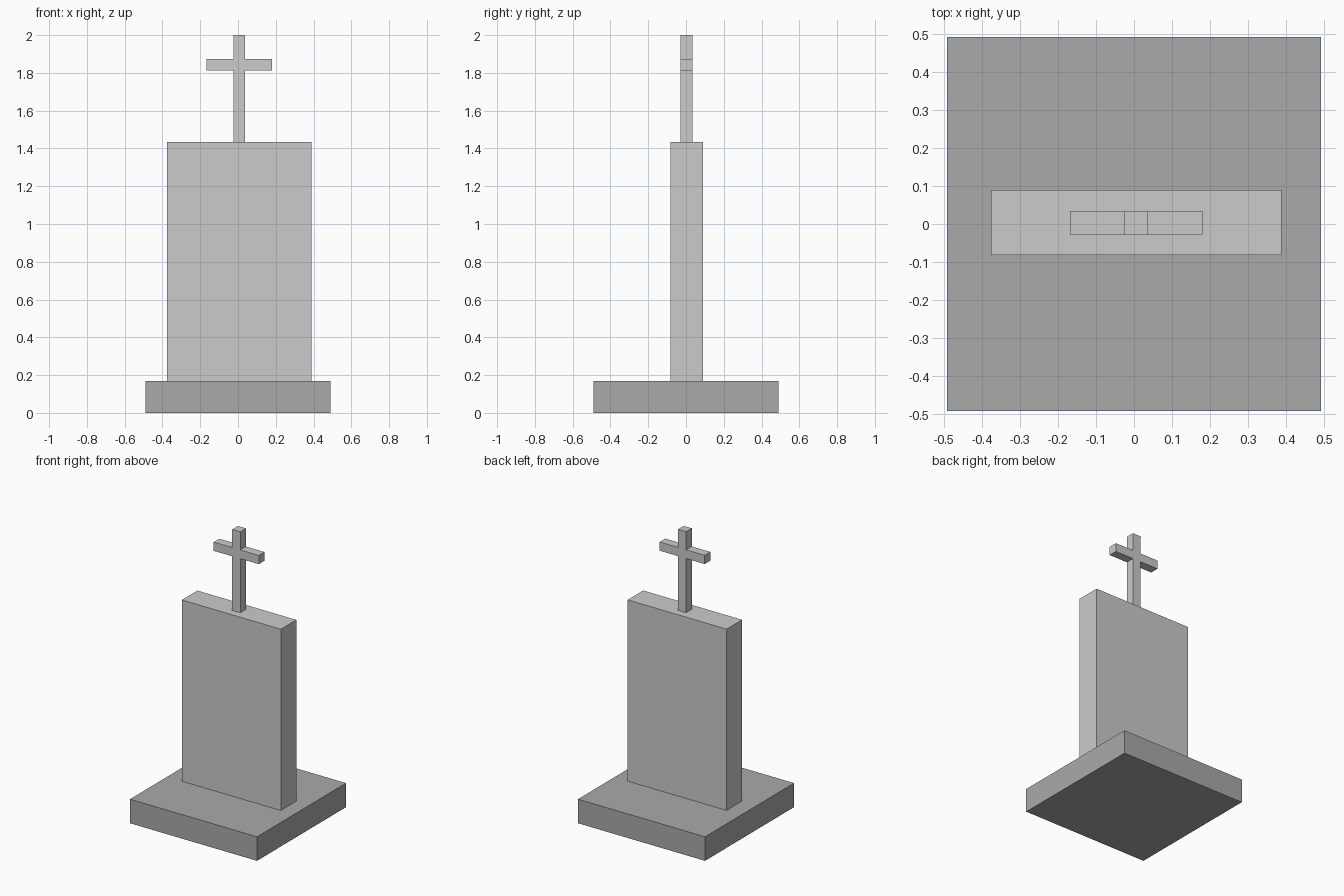
import bpy
import bmesh

if "Cube" in bpy.data.objects:
    bpy.data.objects.remove(bpy.data.objects["Cube"])


def grey(name, v):
    mat = bpy.data.materials.new(name)
    mat.diffuse_color = (v, v, v, 1)
    mat.use_nodes = True
    mat.node_tree.nodes["Principled BSDF"].inputs["Base Color"].default_value = mat.diffuse_color
    return mat


def extrude_profile(name, points, y0, y1, mat):
    """Extrude an x/z outline from y0 to y1."""
    bm = bmesh.new()
    face = bm.faces.new([bm.verts.new((x, y0, z)) for x, z in points])
    ext = bmesh.ops.extrude_face_region(bm, geom=[face])
    verts = [g for g in ext["geom"] if isinstance(g, bmesh.types.BMVert)]
    bmesh.ops.translate(bm, verts=verts, vec=(0, y1 - y0, 0))
    # Extruding a lone face keeps it as the front cap
    bmesh.ops.recalc_face_normals(bm, faces=bm.faces)
    mesh = bpy.data.meshes.new(name)
    bm.to_mesh(mesh)
    bm.free()
    mesh.materials.append(mat)
    obj = bpy.data.objects.new(name, mesh)
    bpy.context.collection.objects.link(obj)
    return obj


def box(name, x0, x1, y0, y1, z0, z1, mat):
    return extrude_profile(name, [(x0, z0), (x1, z0), (x1, z1), (x0, z1)], y0, y1, mat)


BASE_TOP, SLAB_TOP, TOP = 0.168, 1.434, 2.0
CX = 0.006  # slab and cross sit slightly off the base centre
stone = grey("stone", 0.56)
dark_stone = grey("dark_stone", 0.40)

# Square plinth
box("base", -0.491, 0.491, -0.491, 0.491, 0, BASE_TOP, dark_stone)

# Upright stone
box("headstone_slab", CX - 0.382, CX + 0.382, -0.082, 0.089, BASE_TOP, SLAB_TOP, stone)

# Cross: half outline mirrored about its post
post, arm, arm_low, arm_high = 0.031, 0.174, 1.812, 1.873
half = [(post, SLAB_TOP), (post, arm_low), (arm, arm_low),
        (arm, arm_high), (post, arm_high), (post, TOP)]
outline = [(CX + x, z) for x, z in half] + [(CX - x, z) for x, z in reversed(half)]
extrude_profile("cross", outline, -0.028, 0.034, stone)
